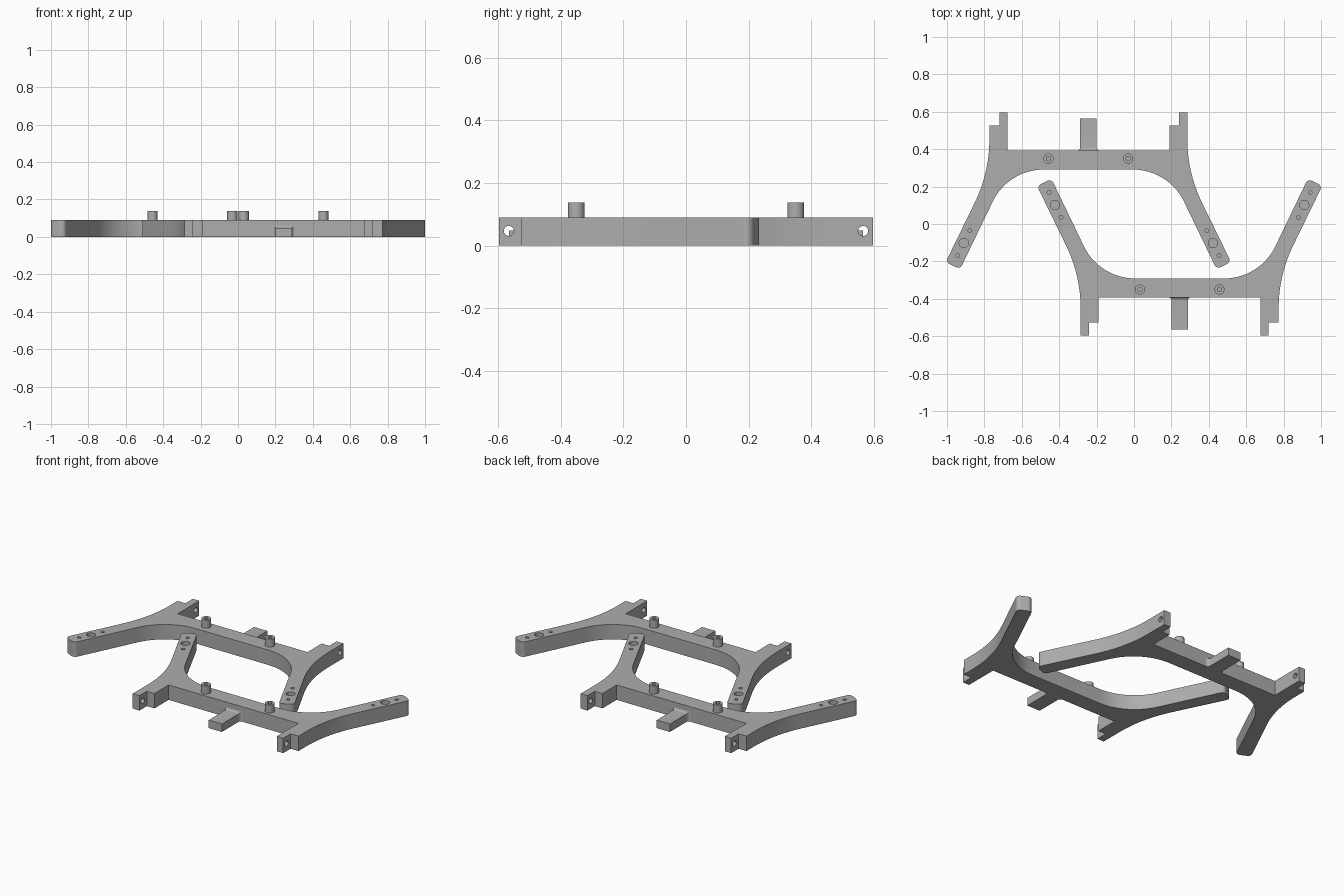
import bpy, bmesh, math
from mathutils import Vector, Matrix

if "Cube" in bpy.data.objects:
    bpy.data.objects.remove(bpy.data.objects["Cube"])

THICK = 0.09
OFFSET = Vector((0.244, 0, 0))

grey = bpy.data.materials.new("plain grey")
grey.use_nodes = True
grey.diffuse_color = (0.42, 0.42, 0.42, 1)
grey.node_tree.nodes["Principled BSDF"].inputs["Base Color"].default_value = grey.diffuse_color


def finish(bm, name):
    bmesh.ops.recalc_face_normals(bm, faces=bm.faces)
    mesh = bpy.data.meshes.new(name)
    bm.to_mesh(mesh)
    bm.free()
    mesh.materials.append(grey)
    obj = bpy.data.objects.new(name, mesh)
    bpy.context.collection.objects.link(obj)
    return obj


def select_only(obj):
    bpy.ops.object.select_all(action='DESELECT')
    obj.select_set(True)
    bpy.context.view_layer.objects.active = obj


def fillet(corners, steps=14):
    """Round each (x, y, tangent length) corner with a true arc."""
    out = []
    for i, (x, y, t) in enumerate(corners):
        c = Vector((x, y))
        if not t:
            out.append(c)
            continue
        a = (Vector(corners[i - 1][:2]) - c).normalized()
        b = (Vector(corners[(i + 1) % len(corners)][:2]) - c).normalized()
        half = a.angle(b) / 2
        radius = t * math.tan(half)
        mid = (a + b).normalized()
        centre = c + mid * (t / math.cos(half))
        side = (a - b).normalized()
        sweep = math.pi / 2 - half
        for k in range(steps + 1):
            ang = sweep * (1 - 2 * k / steps)
            out.append(centre + radius * (side * math.sin(ang) - mid * math.cos(ang)))
    return out


# Arm layout: the large hole, the arm direction and its outward normal
hole = Vector((0.666, 0.102))
along = Vector((0.433, 0.901))
across = Vector((0.901, -0.433))
tip = hole + along * 0.134

# Frame outline: bar, two splayed arms and two stepped hinge lugs
half = [(0.429, -0.291, 0.19),
        (*(tip - across * 0.043), 0.024),
        (*(tip + across * 0.043), 0.024),
        (0.529, -0.275, 0.18)]
right_lug = [(0.529, -0.527, 0), (0.476, -0.527, 0), (0.476, -0.597, 0),
             (0.433, -0.597, 0), (0.433, -0.392, 0)]
left_lug = [(-0.433, -0.392, 0), (-0.433, -0.527, 0), (-0.484, -0.527, 0),
            (-0.484, -0.597, 0), (-0.529, -0.597, 0)]
mirrored = [(-x, y, t) for x, y, t in reversed(half)]
outline = fillet(half + right_lug + left_lug + mirrored)

bm = bmesh.new()
base = bm.faces.new([bm.verts.new((p.x, p.y, 0)) for p in outline])
top = bmesh.ops.extrude_face_region(bm, geom=[base])["geom"]
bmesh.ops.translate(bm, vec=(0, 0, THICK),
                    verts=[v for v in top if isinstance(v, bmesh.types.BMVert)])
front_frame = finish(bm, "front_frame")

# Cutters for the arm holes and the hinge pin holes
bm = bmesh.new()


def drill(x, y, z, r, depth, turn=Matrix()):
    bmesh.ops.create_cone(bm, cap_ends=True, segments=24, radius1=r, radius2=r,
                          depth=depth, matrix=Matrix.Translation((x, y, z)) @ turn)


for s in (-1, 1):
    for shift, r in ((-0.074, 0.010), (0, 0.025), (0.074, 0.010)):
        p = hole + along * shift
        drill(s * p.x, p.y, THICK, r, 0.1)
    drill(s * 0.48, -0.565, 0.047, 0.016, 0.2, Matrix.Rotation(math.pi / 2, 4, 'Y'))
cutter = finish(bm, "hole_cutter")
cutter.hide_render = True

cut = front_frame.modifiers.new("holes", 'BOOLEAN')
cut.operation = 'DIFFERENCE'
cut.solver = 'EXACT'
cut.object = cutter
select_only(front_frame)
bpy.ops.object.modifier_apply(modifier=cut.name)
bpy.data.objects.remove(cutter)

# Locating pegs with a blind centre hole
pegs = []
for name, x in (("front_peg_right", -0.213), ("front_peg_left", 0.213)):
    bm = bmesh.new()
    profile = [(0, 0.095), (0.012, 0.095), (0.012, 0.138), (0.027, 0.138), (0.027, 0.088)]
    verts = [bm.verts.new((r, 0, z)) for r, z in profile]
    edges = [bm.edges.new(pair) for pair in zip(verts, verts[1:])]
    bmesh.ops.spin(bm, geom=verts + edges, cent=(0, 0, 0), axis=(0, 0, 1),
                   angle=2 * math.pi, steps=32)
    bmesh.ops.remove_doubles(bm, verts=bm.verts, dist=0.0005)
    bmesh.ops.translate(bm, vec=(x, -0.35, 0), verts=bm.verts)
    pegs.append(finish(bm, name))

# Tongue with a flared root where it meets the bar
bm = bmesh.new()
flare = 0.018
sections = [(-0.38, flare)]
for k in range(7):
    a = math.pi / 2 * k / 6
    sections.append((-0.392 - flare * (1 - math.cos(a)), flare * (1 - math.sin(a))))
sections.append((-0.565, 0))
rings = []
for y, grow in sections:
    w, h = 0.044 + grow, 0.048 + grow * 0.8
    rings.append([bm.verts.new((x, y, z)) for x, z in ((-w, 0), (w, 0), (w, h), (-w, h))])
for a, b in zip(rings, rings[1:]):
    for i in range(4):
        j = (i + 1) % 4
        bm.faces.new((a[i], a[j], b[j], b[i]))
bm.faces.new(rings[0])
bm.faces.new(rings[-1])
tongue = finish(bm, "front_tongue")

# Shade, place, and repeat everything turned half way round for the back
for obj in [front_frame, tongue] + pegs:
    select_only(obj)
    bpy.ops.object.shade_smooth_by_angle(angle=math.radians(25))
    obj.location = OFFSET
    twin = obj.copy()
    twin.name = obj.name.replace("front", "back")
    twin.location = -OFFSET
    twin.rotation_euler.z = math.pi
    bpy.context.collection.objects.link(twin)
